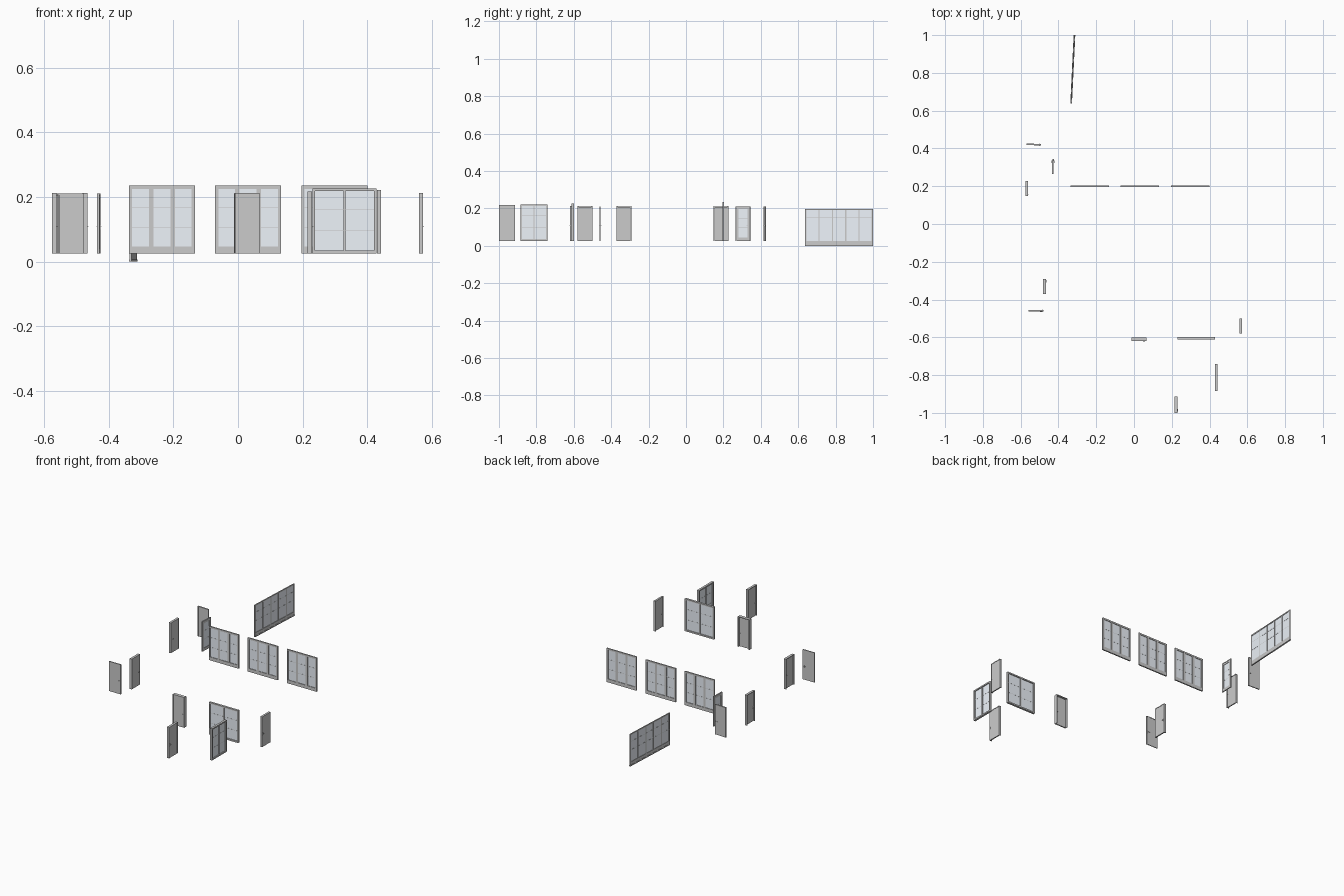
import bpy, bmesh, math
from mathutils import Matrix, Vector

if "Cube" in bpy.data.objects:
    bpy.data.objects.remove(bpy.data.objects["Cube"])

BASE = 0.026

glass_mat = bpy.data.materials.new("pale_glass")
glass_mat.diffuse_color = (0.86, 0.91, 0.97, 1)
glass_mat.use_nodes = True
glass_mat.node_tree.nodes["Principled BSDF"].inputs["Base Color"].default_value = glass_mat.diffuse_color


def part(name, boxes, xf, mat=None):
    """One object out of (x0, x1, y0, y1, z0, z1) boxes, placed by matrix xf."""
    bm = bmesh.new()
    for x0, x1, y0, y1, z0, z1 in boxes:
        c = Vector(((x0 + x1) / 2, (y0 + y1) / 2, (z0 + z1) / 2))
        size = Matrix.Diagonal((x1 - x0, y1 - y0, z1 - z0, 1))
        bmesh.ops.create_cube(bm, size=1, matrix=Matrix.Translation(c) @ size)
    me = bpy.data.meshes.new(name)
    bm.to_mesh(me)
    bm.free()
    ob = bpy.data.objects.new(name, me)
    ob.matrix_world = xf
    bpy.context.collection.objects.link(ob)
    if mat:
        me.materials.append(mat)
    return ob


def place(x, y, deg, z=BASE):
    return Matrix.Translation((x, y, z)) @ Matrix.Rotation(math.radians(deg), 4, 'Z')


def surround(w, h, d, t, sill=0):
    """Jambs, head and optional sill; width along x, depth along y."""
    a, b = w / 2, d / 2
    out = [(-a, -a + t, -b, b, 0, h), (a - t, a, -b, b, 0, h),
           (-a + t, a - t, -b, b, h - t, h)]
    if sill:
        out.append((-a + t, a - t, -b, b, 0, sill))
    return out


def handles(name, w, d, side, xf):
    """Lever handle with back plate and stem on both faces."""
    boxes = []
    x, z = side * (w / 2 - 0.0085), 0.082
    tip = x - side * 0.011
    for s in (-1, 1):
        def span(p, q):
            return tuple(sorted((s * (d / 2 + p), s * (d / 2 + q))))
        boxes.append((x - .002, x + .002, *span(-.0005, .0007), z - .008, z + .006))
        boxes.append((x - .001, x + .001, *span(0, .004), z - .001, z + .001))
        boxes.append((min(x, tip), max(x, tip), *span(.003, .0045), z - .001, z + .001))
    part(name, boxes, xf)


def door(name, x, y, deg, w, h, d, side, glazed=False):
    xf = place(x, y, deg)
    t = 0.004
    part(name + "_frame", surround(w, h, d, t), xf)
    a = w / 2 - t - 0.0004
    top = h - t - 0.0004
    # leaf sits close to the front of the frame
    lt = min(0.007, d * 0.75)
    y0 = -d / 2 + 0.0008
    y1 = y0 + lt
    mid = (y0 + y1) / 2
    if glazed:
        r = 0.011
        leaf = [(-a, -a + r, y0, y1, 0, top), (a - r, a, y0, y1, 0, top),
                (-a + r, a - r, y0, y1, top - r, top), (-a + r, a - r, y0, y1, 0, 0.017)]
        leaf += [(-a + r, a - r, mid - .001, mid + .001, z - .0008, z + .0008)
                 for z in (0.07, 0.122)]
        part(name + "_glass", [(-a + r, a - r, mid - .0006, mid + .0006, 0.017, top - r)],
             xf, glass_mat)
    else:
        leaf = [(-a, a, y0, y1, 0, top)]
    part(name + "_leaf", leaf, xf)
    handles(name + "_handles", w, lt, side, xf @ Matrix.Translation((0, mid, 0)))


def window(name, x, y, deg, w, h, d, n, edge, post, sill, bars, z=BASE, foot=None):
    """Frame with n panes, posts between them and thin glazing bars."""
    xf = place(x, y, deg, z)
    part(name + "_frame", surround(w, h, d, edge, sill), xf)
    x0 = -w / 2 + edge
    pw = (w - 2 * edge - (n - 1) * post) / n
    posts, panes, rails = [], [], []
    for i in range(n):
        p = x0 + i * (pw + post)
        panes.append((p, p + pw, -.0006, .0006, sill, h - edge))
        rails += [(p, p + pw, -.0012, .0012, b - .0008, b + .0008) for b in bars]
        if i:
            posts.append((p - post, p, -d * .42, d * .42, sill, h - edge))
    part(name + "_posts", posts, xf)
    part(name + "_bars", rails, xf)
    part(name + "_glass", panes, xf, glass_mat)
    if foot:
        part(name + "_foot_rail",
             [(-w / 2, w / 2, -foot / 2, foot / 2, 0, 0.007)], xf)


# long glazed front, turned slightly off the axis
window("long_window", -0.324, 0.8185, 87.2, 0.363, 0.198, 0.006, 5, 0.007, 0.006, 0.026,
       (0.098, 0.15), z=0, foot=0.009)

# row of three-pane windows
for i, x in enumerate((-0.235, 0.031, 0.298)):
    window(f"triple_window_{i + 1}", x, 0.2, 0, 0.204, 0.209, 0.008, 3, 0.010, 0.014, 0.021,
           (0.08, 0.14))

# two-pane windows
window("wide_double_window", 0.329, -0.606, 0, 0.199, 0.2, 0.013, 2, 0.008, 0.007, 0.009,
       (0.07, 0.134))
window("narrow_double_window", 0.436, -0.813, 90, 0.143, 0.196, 0.013, 2, 0.008, 0.006, 0.009,
       (0.07, 0.134))

# doors: x, y, turn, width, height, depth, handle side, glazed
doors = (
    ("north_door", -0.531, 0.421, -3, 0.076, 0.185, 0.008, 1, False),
    ("glazed_door", -0.430, 0.304, 88, 0.079, 0.185, 0.008, 1, True),
    ("west_door", -0.568, 0.187, 90, 0.08, 0.187, 0.014, -1, False),
    ("hall_door", -0.473, -0.331, 90, 0.08, 0.187, 0.015, 1, False),
    ("southwest_door", -0.518, -0.459, 0, 0.08, 0.184, 0.006, 1, False),
    ("south_door", 0.027, -0.61, 0, 0.079, 0.187, 0.02, 1, False),
    ("east_door", 0.565, -0.54, 90, 0.08, 0.187, 0.012, -1, False),
    ("entrance_door", 0.222, -0.957, 90, 0.085, 0.191, 0.014, -1, False),
)
for spec in doors:
    door(*spec)
